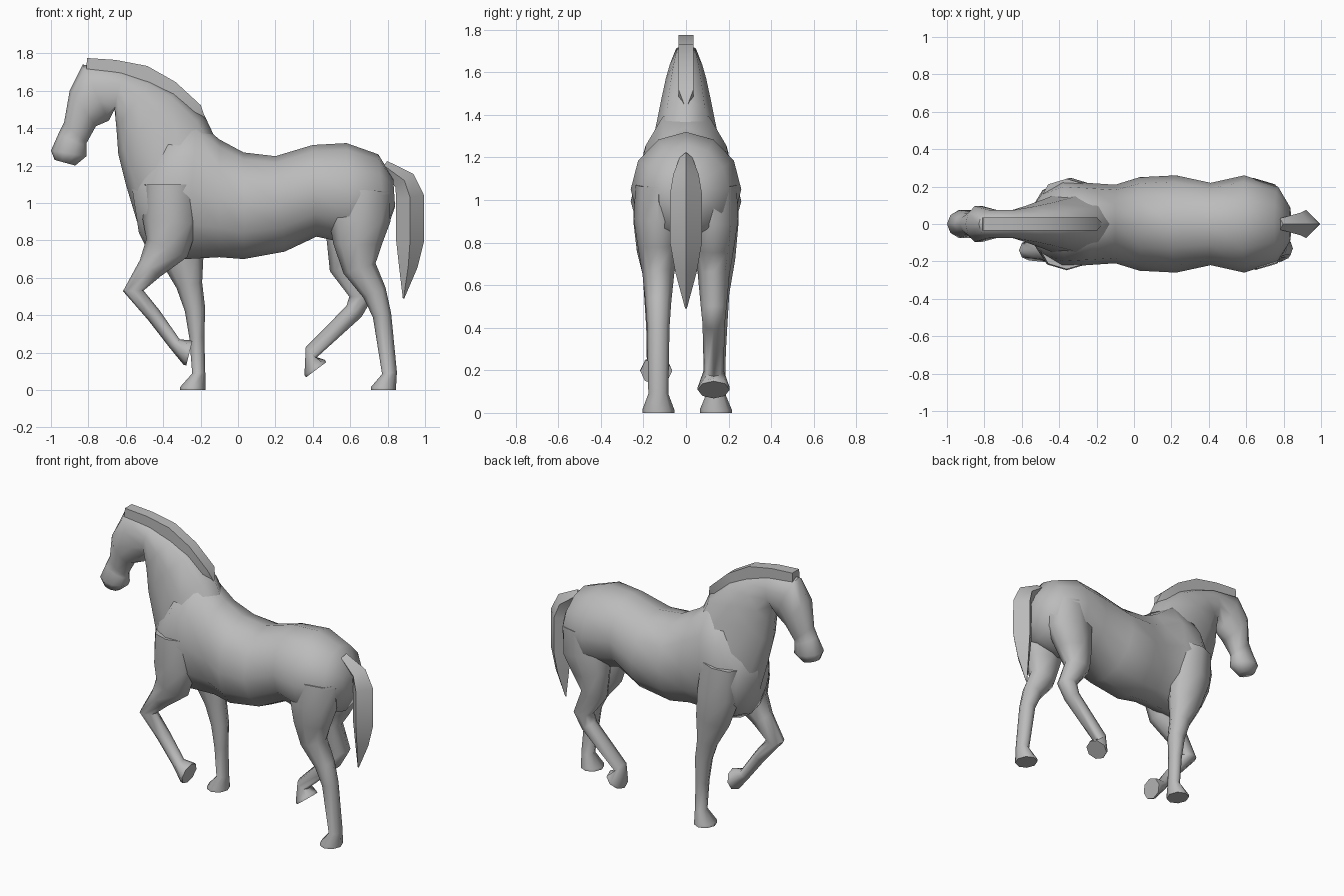
import bpy
import bmesh
import math
from mathutils import Vector

default_cube = bpy.data.objects.get("Cube")
if default_cube:
    bpy.data.objects.remove(default_cube, do_unlink=True)


def make_material(name, value):
    material = bpy.data.materials.new(name)
    material.use_nodes = True
    colour = (value, value, value, 1)
    material.diffuse_color = colour
    material.node_tree.nodes["Principled BSDF"].inputs["Base Color"].default_value = colour
    return material


grey = make_material("plain grey", .5)


def ring_points(section, sides, side_offset, boxy):
    """Oval spanning two outline points in the side plane, with a half width."""
    first_x, first_z, last_x, last_z, half_width = section
    first = Vector((first_x, side_offset, first_z))
    last = Vector((last_x, side_offset, last_z))
    centre, reach = (first + last) / 2, (first - last) / 2
    turn, grow = (math.pi / sides, math.sqrt(2)) if boxy else (0, 1)
    for step in range(sides):
        angle = math.tau * step / sides + turn
        across = Vector((0, half_width * math.sin(angle), 0))
        yield centre + (reach * math.cos(angle) + across) * grow


def loft(name, sections, sides, side_offset=0, boxy=False, sharp_angle=60):
    """Skin a row of cross sections and close both ends."""
    bm = bmesh.new()
    rings = [[bm.verts.new(point) for point in ring_points(section, sides, side_offset, boxy)]
             for section in sections]
    for ring, following in zip(rings, rings[1:]):
        for i in range(sides):
            j = (i + 1) % sides
            bm.faces.new((ring[i], ring[j], following[j], following[i]))
    bm.faces.new(rings[0])
    bm.faces.new(rings[-1])
    bmesh.ops.recalc_face_normals(bm, faces=bm.faces)
    mesh = bpy.data.meshes.new(name)
    bm.to_mesh(mesh)
    bm.free()
    mesh.materials.append(grey)
    part = bpy.data.objects.new(name, mesh)
    bpy.context.collection.objects.link(part)
    bpy.ops.object.select_all(action="DESELECT")
    part.select_set(True)
    bpy.context.view_layer.objects.active = part
    bpy.ops.object.shade_smooth_by_angle(angle=math.radians(sharp_angle))


def cross_section(centre, direction, front, back, half_width):
    """Section square to a direction, reaching to the front and back of its centre."""
    forward = Vector((direction.y, -direction.x))
    return (*(centre + forward * front), *(centre - forward * back), half_width)


def sections_along(path, depths, width_rule):
    """Sections square to a path of (x, z) points; the width follows from the depth."""
    points = [Vector(point) for point in path]
    steps = [(end - start).normalized() for start, end in zip(points, points[1:])]
    tangents = [(before + after).normalized()
                for before, after in zip(steps[:1] + steps, steps + steps[-1:])]
    return [cross_section(point, tangent, depth, depth, width_rule(depth))
            for point, tangent, depth in zip(points, tangents, depths)]


def leg(name, path, depths, side_offset, hoof_tilt=0):
    """Tapering limb that ends in a flared hoof with the toe forward."""
    sections = sections_along(path, depths, lambda depth: depth * .55 + .025)
    tilt = math.radians(hoof_tilt)
    down = Vector((math.sin(tilt), -math.cos(tilt)))
    fetlock = Vector(path[-1])
    for drop in (.075, .09):
        sections.append(cross_section(fetlock + down * drop, down, .1, .035, .075))
    loft(name, sections, sides=8, side_offset=side_offset)


# Trunk, from rump to chest: upper point, lower point, half width
loft("trunk", [
    (.83, 1.13, .84, .98, .09),
    (.75, 1.26, .79, .84, .2),
    (.58, 1.32, .6, .78, .26),
    (.4, 1.31, .42, .82, .22),
    (.2, 1.25, .25, .74, .26),
    (.03, 1.27, .03, .7, .25),
    (-.1, 1.34, -.1, .71, .21),
    (-.22, 1.44, -.28, .7, .22),
    (-.37, 1.4, -.4, .69, .23),
    (-.5, 1.2, -.48, .74, .18),
    (-.57, 1.1, -.53, .84, .08),
], sides=12)

# Neck and head, from withers to muzzle
loft("neck_and_head", [
    (-.1, 1.3, -.54, .9, .19),
    (-.18, 1.47, -.6, 1.1, .15),
    (-.33, 1.6, -.64, 1.26, .12),
    (-.46, 1.66, -.65, 1.4, .1),
    (-.62, 1.71, -.66, 1.5, .08),
    (-.83, 1.74, -.69, 1.44, .08),
    (-.9, 1.6, -.76, 1.41, .1),
    (-.93, 1.43, -.81, 1.32, .06),
    (-.96, 1.37, -.81, 1.3, .06),
    (-1, 1.28, -.81, 1.25, .08),
    (-.98, 1.23, -.87, 1.2, .05),
], sides=10)

# Mane, a squared ridge along the crest
mane_path = [(-.81, 1.73), (-.66, 1.72), (-.5, 1.69), (-.36, 1.61), (-.23, 1.49), (-.18, 1.44)]
mane_depths = [.045] * (len(mane_path) - 1) + [.01]
loft("mane", sections_along(mane_path, mane_depths, lambda depth: depth * .8),
     sides=4, boxy=True, sharp_angle=40)

# Tail, a hanging diamond section that ends in a point
tail_path = [(.78, 1.2), (.89, 1.12), (.92, 1.03), (.92, .8), (.91, .66), (.885, .49)]
tail_depths = [.03, .06, .075, .075, .05, .004]
loft("tail", sections_along(tail_path, tail_depths, lambda depth: depth),
     sides=4, sharp_angle=75)

# Hind legs, from hip to fetlock: right one standing, left one lifted
hind_depths = [.15, .165, .13, .09, .065, .05, .04]
leg("right_hind_leg",
    [(.66, 1.07), (.65, .91), (.64, .78), (.65, .65), (.73, .52), (.77, .4), (.81, .09)],
    hind_depths, side_offset=-.13)
leg("left_hind_leg",
    [(.65, 1.07), (.64, .91), (.6, .78), (.58, .65), (.66, .5), (.62, .42), (.39, .2)],
    hind_depths, side_offset=.13, hoof_tilt=37)

# Forelegs, from shoulder to fetlock: left one standing, right one lifted
fore_depths = [.14, .15, .12, .07, .055, .04, .035]
leg("left_foreleg",
    [(-.36, 1.1), (-.34, .9), (-.3, .72), (-.26, .56), (-.23, .43), (-.22, .28), (-.21, .09)],
    fore_depths, side_offset=.14)
leg("right_foreleg",
    [(-.36, 1.1), (-.36, .9), (-.38, .76), (-.47, .65), (-.56, .53), (-.45, .4), (-.34, .25)],
    fore_depths, side_offset=-.14, hoof_tilt=76)
